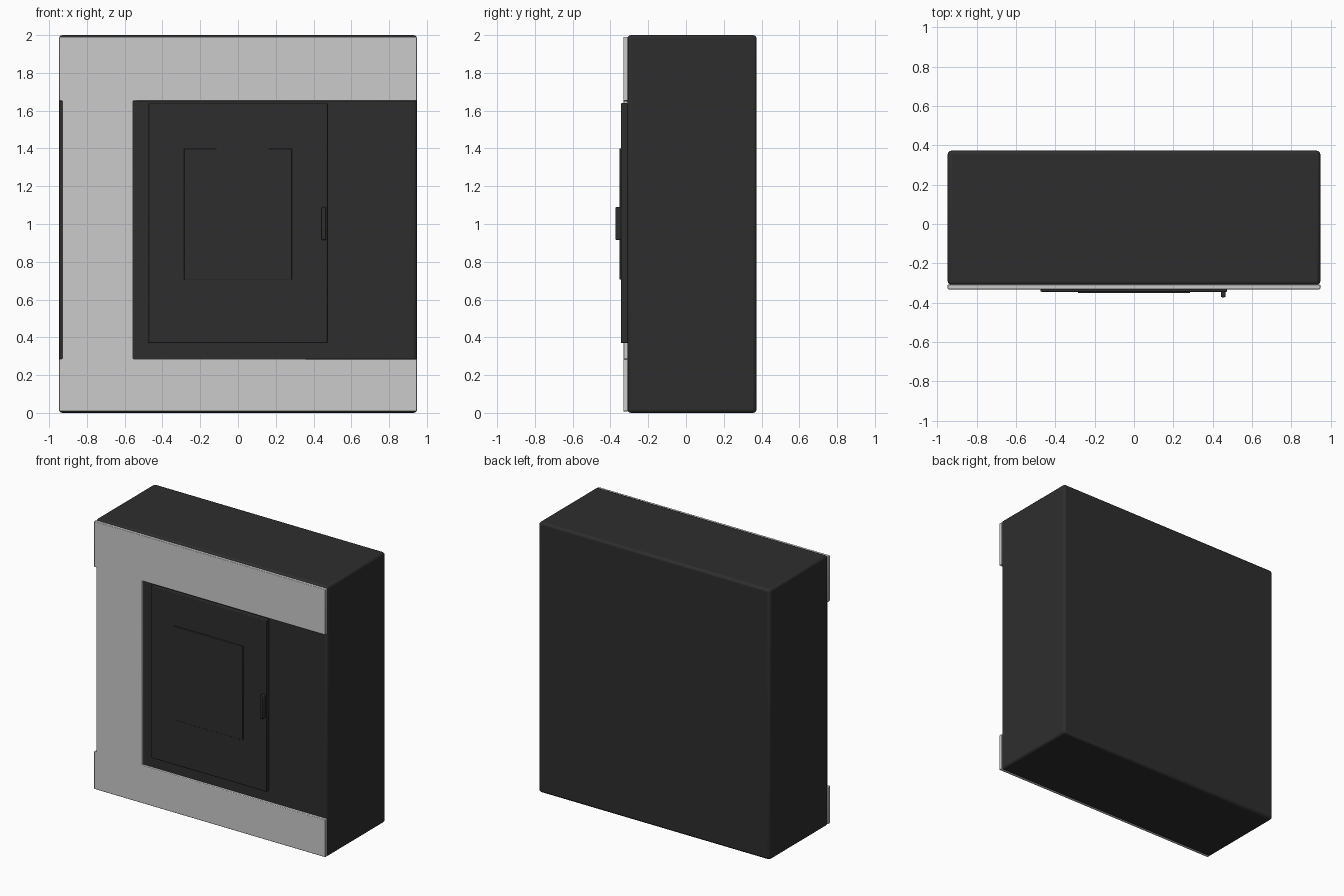
import bpy, bmesh

if "Cube" in bpy.data.objects:
    bpy.data.objects.remove(bpy.data.objects["Cube"])

def material(name, value):
    m = bpy.data.materials.new(name)
    m.diffuse_color = (value, value, value, 1)
    m.use_nodes = True
    m.node_tree.nodes["Principled BSDF"].inputs["Base Color"].default_value = m.diffuse_color
    return m

dark = material("charcoal", 0.027)
light = material("light_grey", 0.60)

def finish(name, bm, mat, bevel, segments):
    me = bpy.data.meshes.new(name)
    bmesh.ops.recalc_face_normals(bm, faces=bm.faces)
    bm.to_mesh(me)
    bm.free()
    me.materials.append(mat)
    ob = bpy.data.objects.new(name, me)
    bpy.context.collection.objects.link(ob)
    mod = ob.modifiers.new("soft_edges", 'BEVEL')
    mod.width, mod.segments = bevel, segments
    for o in bpy.context.selected_objects:
        o.select_set(False)
    ob.select_set(True)
    bpy.context.view_layer.objects.active = ob
    bpy.ops.object.shade_smooth_by_angle()

def panel(name, profile, y0, y1, mat, bevel, segments=2):
    """Extrude an (x, z) outline from y0 back to y1."""
    bm = bmesh.new()
    face = bm.faces.new([bm.verts.new((x, y0, z)) for x, z in profile])
    ext = bmesh.ops.extrude_face_region(bm, geom=[face])
    verts = [g for g in ext["geom"] if isinstance(g, bmesh.types.BMVert)]
    bmesh.ops.translate(bm, verts=verts, vec=(0, y1 - y0, 0))
    finish(name, bm, mat, bevel, segments)

def rect(x0, x1, z0, z1):
    return [(x0, z0), (x1, z0), (x1, z1), (x0, z1)]

# main casing
panel("cabinet_body", rect(-0.947, 0.947, 0, 2), -0.31, 0.373, dark, 0.018, 3)

# C-shaped front trim: wide bands above and below, one slightly inset left post
panel("front_trim", [(-0.947, 0.008), (0.947, 0.008), (0.947, 0.286), (-0.555, 0.286),
                     (-0.555, 1.652), (0.947, 1.652), (0.947, 1.99), (-0.947, 1.99),
                     (-0.947, 1.652), (-0.93, 1.652), (-0.93, 0.286), (-0.947, 0.286)],
      -0.332, -0.307, light, 0.004)

# door, its raised inner panel and the handle
panel("door", rect(-0.475, 0.473, 0.37, 1.64), -0.345, -0.308, dark, 0.005)
panel("door_inner_panel", rect(-0.285, 0.285, 0.705, 1.4), -0.352, -0.335, dark, 0.003)
panel("door_handle", rect(0.442, 0.466, 0.915, 1.09), -0.373, -0.34, dark, 0.006)
